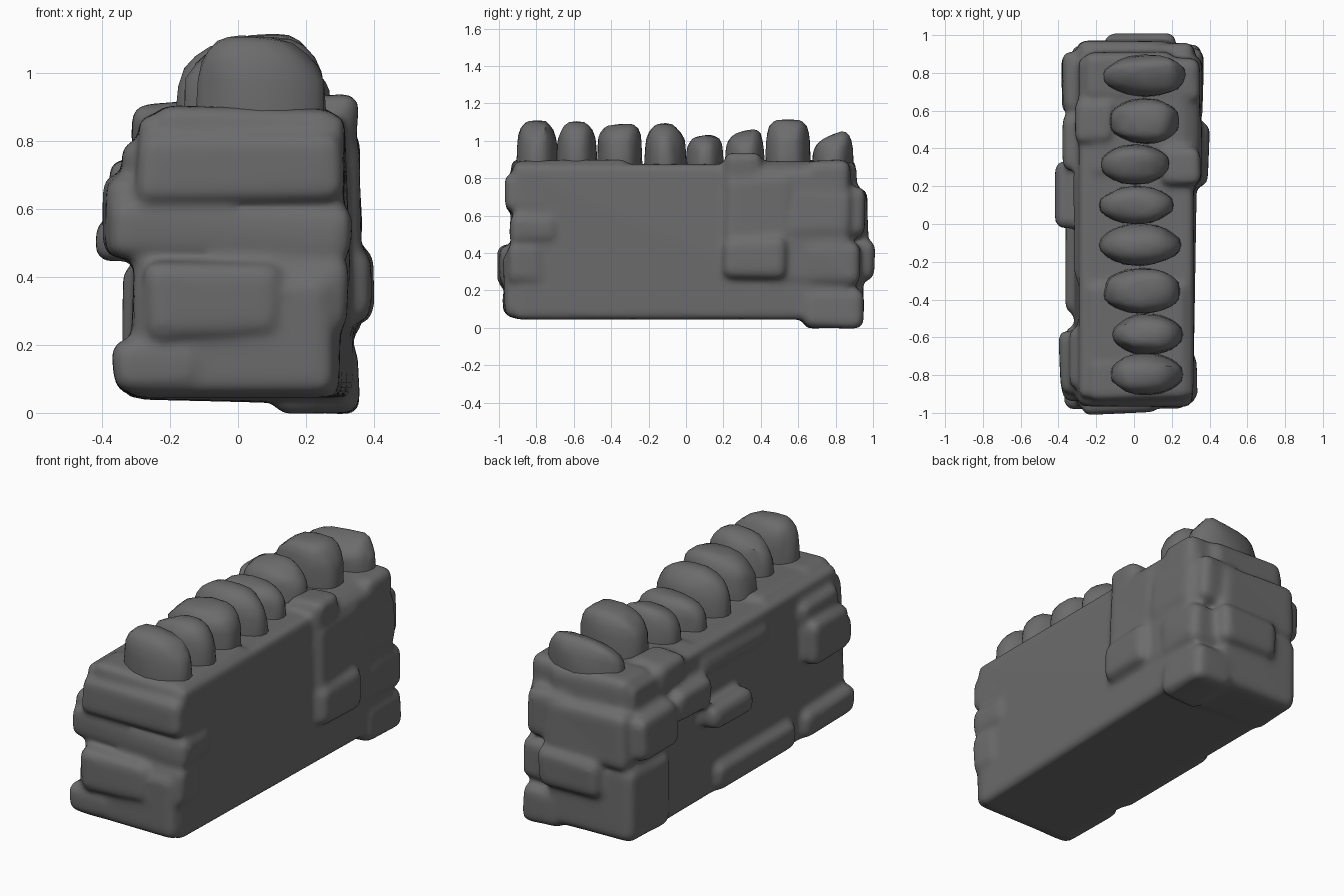
import bpy, bmesh, math, random
from mathutils import Vector

random.seed(4)
if "Cube" in bpy.data.objects:
    bpy.data.objects.remove(bpy.data.objects["Cube"], do_unlink=True)

stone_grey = bpy.data.materials.new("stone grey")
stone_grey.use_nodes = True
colour = (0.15, 0.15, 0.15, 1)
stone_grey.diffuse_color = colour
stone_grey.node_tree.nodes["Principled BSDF"].inputs["Base Color"].default_value = colour


def make_object(name, bm):
    mesh = bpy.data.meshes.new(name)
    bmesh.ops.recalc_face_normals(bm, faces=bm.faces)
    bm.to_mesh(mesh)
    bm.free()
    mesh.materials.append(stone_grey)
    obj = bpy.data.objects.new(name, mesh)
    bpy.context.collection.objects.link(obj)
    return obj


def add_block(bm, xs, ys, zs, wobble=0.012, bevel=0.045, taper=0.0, tuck=0.0):
    """Bevelled stone block; taper narrows the top, tuck pulls in the low front left corner."""
    verts = bmesh.ops.create_cube(bm, size=1)["verts"]
    for v in verts:
        p = [r[0] if c < 0 else r[1] for c, r in zip(v.co, (xs, ys, zs))]
        if v.co.z > 0:
            p[0] -= math.copysign(taper, v.co.x)
        elif v.co.x > 0 and v.co.y < 0:
            p[0] -= tuck
        v.co = Vector([c + random.uniform(-wobble, wobble) for c in p])
    edges = list({e for v in verts for e in v.link_edges})
    bmesh.ops.bevel(bm, geom=edges, offset=bevel, segments=3, affect='EDGES', profile=0.5)


body = bmesh.new()
# Tapered core of the wall
add_block(body, (-0.32, 0.345), (-0.92, 0.88), (0.045, 0.875), 0.0, 0.03, 0.03, 0.05)

# Stones: x range, y range, z range
front_end = [
    ((-0.31, 0.28), (-0.97, -0.7), (0.06, 0.40)),
    ((-0.365, -0.1), (-0.975, -0.55), (0.065, 0.21)),
    ((-0.28, 0.13), (-1.005, -0.75), (0.22, 0.45)),
    ((0.05, 0.325), (-0.95, -0.75), (0.24, 0.46)),
    ((-0.385, 0.335), (-0.94, -0.68), (0.45, 0.62)),
    ((-0.30, 0.31), (-0.975, -0.72), (0.62, 0.82)),
    ((-0.25, 0.29), (-0.935, -0.7), (0.70, 0.90)),
    ((-0.39, -0.2), (-0.9, -0.57), (0.46, 0.70)),
    ((-0.345, -0.2), (-0.87, -0.55), (0.66, 0.80)),
]
back_end = [
    ((0.1, 0.355), (0.62, 0.95), (0.0, 0.21)),
    ((-0.335, 0.2), (0.6, 0.955), (0.035, 0.45)),
    ((-0.16, 0.22), (0.65, 1.005), (0.25, 0.46)),
    ((0.1, 0.365), (0.64, 0.93), (0.23, 0.45)),
    ((-0.30, 0.2), (0.62, 0.97), (0.44, 0.74)),
    ((0.05, 0.32), (0.6, 0.955), (0.48, 0.75)),
    ((0.2, 0.36), (0.55, 0.89), (0.48, 0.75)),
    ((0.0, 0.355), (0.65, 0.875), (0.765, 0.89)),
    ((-0.27, 0.2), (0.65, 0.915), (0.70, 0.90)),
]
left_side = [
    ((0.1, 0.35), (0.2, 0.88), (0.22, 0.86)),
    ((0.2, 0.395), (0.2, 0.54), (0.26, 0.49)),
    ((0.2, 0.365), (0.2, 0.58), (0.44, 0.82)),
    ((0.14, 0.35), (0.2, 0.41), (0.7, 0.93)),
]
right_side = [
    ((-0.375, -0.2), (0.58, 0.91), (0.48, 0.73)),
    ((-0.375, -0.2), (0.28, 0.58), (0.58, 0.74)),
    ((-0.415, -0.2), (-0.02, 0.33), (0.45, 0.57)),
    ((-0.31, -0.1), (0.42, 0.66), (0.74, 0.91)),
    ((-0.32, -0.15), (-0.3, 0.3), (0.70, 0.82)),
    ((-0.36, -0.1), (-0.48, 0.22), (0.05, 0.21)),
]
for block in front_end + back_end + left_side + right_side:
    add_block(body, *block)
# Raised courses of the top at both ends
for y in (-0.6, 0.55):
    add_block(body, (-0.25, 0.29), (y - 0.3, y + 0.3), (0.7, 0.895), 0.01)

# Fuse the stones into one weathered mass
wall = make_object("wall_body", body)
fuse = wall.modifiers.new("fuse", 'REMESH')
fuse.mode = 'VOXEL'
fuse.voxel_size = 0.016
fuse.use_smooth_shade = True
weather = wall.modifiers.new("weather", 'SMOOTH')
weather.factor = 0.5
weather.iterations = 9

# Upright coping stones: y centre, half depth, x range, top, peak offset, slope along y, roundness
coping = [
    (0.785, 0.112, -0.165, 0.275, 1.035, 0.10, 0.045, 0.6),
    (0.545, 0.122, -0.13, 0.24, 1.115, 0.05, 0.0, 0.5),
    (0.315, 0.108, -0.175, 0.19, 1.055, 0.0, 0.025, 0.6),
    (0.10, 0.102, -0.185, 0.21, 1.035, 0.02, 0.01, 0.65),
    (-0.11, 0.114, -0.185, 0.25, 1.095, 0.0, 0.0, 0.7),
    (-0.355, 0.122, -0.165, 0.245, 1.09, 0.05, 0.01, 0.5),
    (-0.585, 0.112, -0.115, 0.26, 1.105, 0.03, 0.0, 0.7),
    (-0.795, 0.112, -0.125, 0.26, 1.11, -0.06, 0.0, 0.6),
]


def swell(c, power):
    return math.copysign(abs(c) ** power, c)


for i, (y, depth, x0, x1, top, peak, slope, roundness) in enumerate(coping):
    bm = bmesh.new()
    bmesh.ops.create_icosphere(bm, subdivisions=3, radius=1)
    mid, half = (x0 + x1) / 2, (x1 - x0) / 2
    base = 0.87
    facets = [Vector((random.uniform(-1, 1), random.uniform(-1, 1), random.uniform(0, 1))).normalized()
              for _ in range(7)]
    for v in bm.verts:
        p = v.co.copy()
        # Chip flat facets off the rounded stone
        for n in facets:
            over = p.dot(n) - 0.92
            if over > 0:
                p -= n * over
        px, py, pz = swell(p.x, 0.8), swell(p.y, roundness), swell(p.z, roundness)
        up = max(pz, 0)
        # Lens-shaped plan, with the crest leaning towards its peak
        v.co = Vector((mid + half * px + peak * up * (1 - abs(px)),
                       y + depth * py * (1 - 0.35 * abs(px) ** 2),
                       base + (top - base if pz > 0 else 0.08) * pz + slope * py * up))
    make_object("coping_stone_%d" % (i + 1), bm)

# Soft shading with crisp chips
bpy.ops.object.select_all(action='DESELECT')
for obj in bpy.context.collection.objects:
    if obj.name.startswith("coping_stone"):
        obj.select_set(True)
        bpy.context.view_layer.objects.active = obj
bpy.ops.object.shade_smooth_by_angle(angle=math.radians(35))
